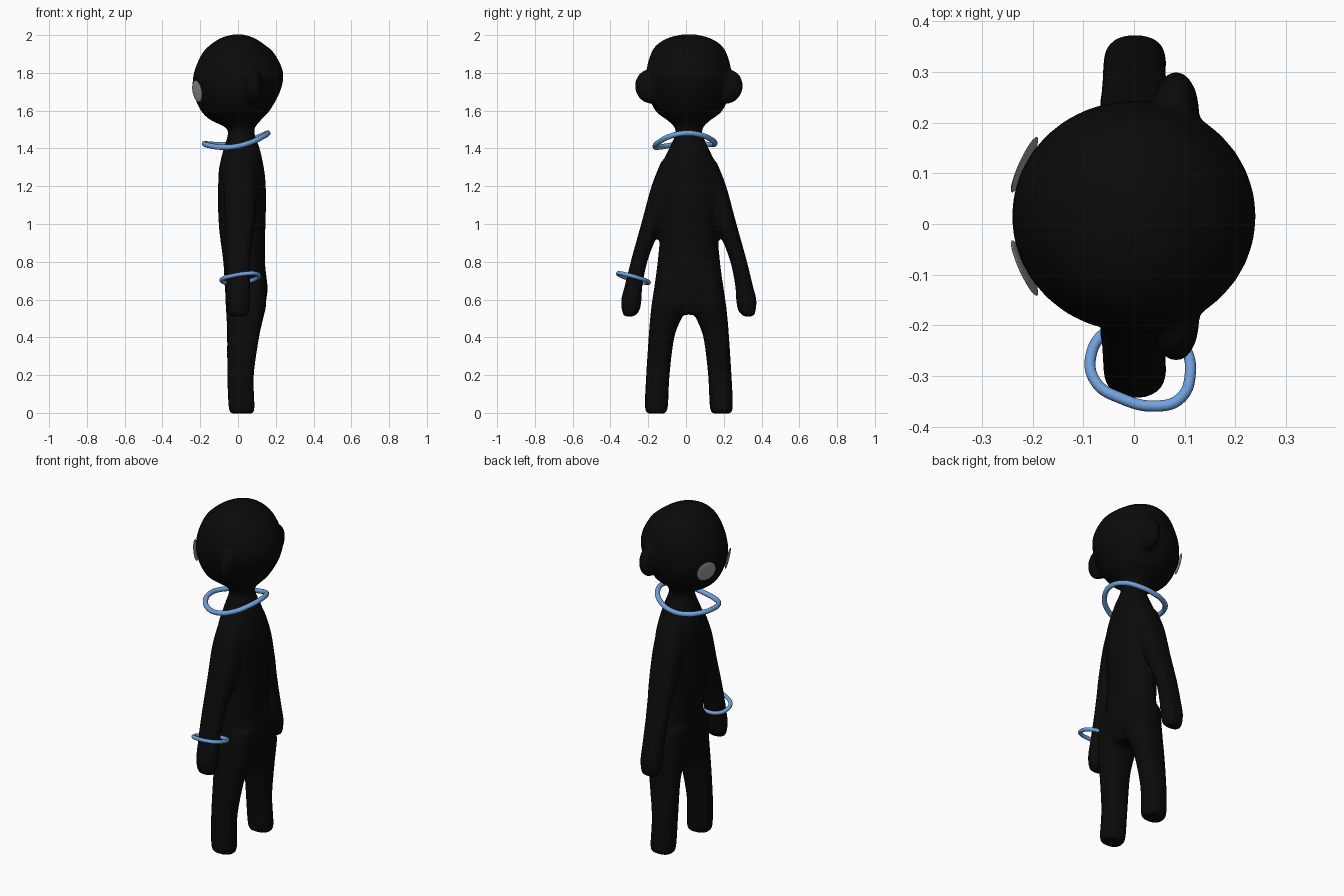
import bpy, bmesh, math
from mathutils import Vector, Matrix

if "Cube" in bpy.data.objects:
    bpy.data.objects.remove(bpy.data.objects["Cube"])

CY = 0.015  # the figure's own mirror plane


def material(name, rgb):
    m = bpy.data.materials.new(name)
    m.diffuse_color = (*rgb, 1)
    m.use_nodes = True
    m.node_tree.nodes["Principled BSDF"].inputs["Base Color"].default_value = m.diffuse_color
    return m


def add_object(name, data, mat):
    ob = bpy.data.objects.new(name, data)
    bpy.context.collection.objects.link(ob)
    data.materials.append(mat)
    return ob


def catmull(p, t):
    a, b, c, d = p
    return 0.5 * (2*b + (c - a)*t + (2*a - 5*b + 4*c - d)*t*t + (3*b - a - 3*c + d)*t**3)


def loft(bm, secs, side=1, power=1.0, n=32, steps=5):
    """Skin sections (z, x_min, x_max, y_centre, y_radius) with smooth interpolation."""
    vs = [Vector(s) for s in secs]
    fine = []
    for i in range(len(vs) - 1):
        p = [vs[max(i-1, 0)], vs[i], vs[i+1], vs[min(i+2, len(vs)-1)]]
        fine += [catmull(p, k/steps) for k in range(steps)]
    fine.append(vs[-1])
    rings = []
    for z, x0, x1, yc, ry in fine:
        ring = []
        for k in range(n):
            a = 2*math.pi*k/n
            c, s = math.cos(a), math.sin(a)
            c = math.copysign(abs(c)**power, c)
            s = math.copysign(abs(s)**power, s)
            ring.append(bm.verts.new(((x0+x1)/2 + (x1-x0)/2*c, CY + side*yc + ry*s, z)))
        rings.append(ring)
    for r, q in zip(rings, rings[1:]):
        for k in range(n):
            bm.faces.new((r[k], r[(k+1) % n], q[(k+1) % n], q[k]))
    bm.faces.new(rings[0][::-1])
    bm.faces.new(rings[-1])


black = material("black", (0.003, 0.003, 0.003))
blue = material("blue", (0.16, 0.36, 0.72))
grey = material("grey", (0.33, 0.33, 0.33))

# torso, neck and head
bm = bmesh.new()
loft(bm, [(0.52, -0.05, 0.13, 0, 0.06), (0.58, -0.062, 0.145, 0, 0.17), (0.66, -0.07, 0.157, 0, 0.182),
          (0.8, -0.078, 0.143, 0, 0.166), (0.97, -0.1, 0.145, 0, 0.152), (1.12, -0.107, 0.149, 0, 0.165),
          (1.22, -0.105, 0.146, 0, 0.172), (1.3, -0.1, 0.137, 0, 0.152), (1.4, -0.076, 0.115, 0, 0.105),
          (1.47, -0.055, 0.09, 0, 0.074), (1.51, -0.065, 0.09, 0, 0.075), (1.55, -0.145, 0.122, 0, 0.115),
          (1.6, -0.197, 0.168, 0, 0.178), (1.7, -0.238, 0.223, 0, 0.221), (1.8, -0.234, 0.24, 0, 0.227),
          (1.9, -0.192, 0.195, 0, 0.202), (1.95, -0.145, 0.14, 0, 0.168), (1.985, -0.09, 0.085, 0, 0.11),
          (2.003, -0.03, 0.03, 0, 0.04)])
for side in (1, -1):
    # arms with mitten hands
    loft(bm, [(0.51, -0.04, 0.05, 0.317, 0.026), (0.54, -0.055, 0.06, 0.308, 0.046),
              (0.6, -0.06, 0.064, 0.304, 0.054), (0.67, -0.062, 0.064, 0.293, 0.047),
              (0.8, -0.064, 0.066, 0.264, 0.044), (0.92, -0.067, 0.076, 0.225, 0.05),
              (1.02, -0.07, 0.09, 0.187, 0.06), (1.2, -0.075, 0.1, 0.125, 0.073),
              (1.33, -0.06, 0.09, 0.085, 0.062)], side, 0.85)
    # legs
    loft(bm, [(-0.004, -0.037, 0.08, 0.172, 0.045), (0.03, -0.05, 0.088, 0.172, 0.061),
              (0.2, -0.057, 0.084, 0.164, 0.062), (0.4, -0.058, 0.112, 0.145, 0.068),
              (0.5, -0.061, 0.134, 0.122, 0.083), (0.58, -0.066, 0.15, 0.102, 0.094),
              (0.72, -0.07, 0.148, 0.09, 0.085)], side, 0.82)
    # ears
    bmesh.ops.create_uvsphere(bm, u_segments=24, v_segments=16, radius=1,
                              matrix=Matrix.Translation((0.083, CY + side*0.205, 1.728))
                              @ Matrix.Rotation(-side*0.15, 4, 'X')
                              @ Matrix.Diagonal((0.046, 0.082, 0.092, 1)))
me = bpy.data.meshes.new("body")
bm.to_mesh(me)
bm.free()
body = add_object("body", me, black)
rm = body.modifiers.new("fuse", 'REMESH')
rm.mode = 'VOXEL'
rm.voxel_size = 0.011
rm.use_smooth_shade = True
sm = body.modifiers.new("soften", 'SMOOTH')
sm.factor = 0.5
sm.iterations = 8

# flat oval eyes
for side, label in ((1, "left"), (-1, "right")):
    bm = bmesh.new()
    turn = Vector((-0.9, side*0.41, -0.17)).to_track_quat('Z', 'Y').to_matrix().to_4x4()
    bmesh.ops.create_uvsphere(bm, u_segments=32, v_segments=12, radius=1,
                              matrix=Matrix.Translation((-0.216, CY + side*0.102, 1.703)) @ turn
                              @ Matrix.Diagonal((0.06, 0.059, 0.005, 1)))
    for f in bm.faces:
        f.smooth = True
    me = bpy.data.meshes.new(label + "_eye")
    bm.to_mesh(me)
    bm.free()
    add_object(label + "_eye", me, grey)


def tube_ring(name, pts, radius):
    cu = bpy.data.curves.new(name, 'CURVE')
    cu.dimensions = '3D'
    cu.bevel_depth = radius
    cu.bevel_resolution = 4
    sp = cu.splines.new('BEZIER')
    sp.bezier_points.add(len(pts) - 1)
    for b, p in zip(sp.bezier_points, pts):
        b.co = p
        b.handle_left_type = b.handle_right_type = 'AUTO'
    sp.use_cyclic_u = True
    add_object(name, cu, blue)


# sagging neck ring, higher at the back
collar = []
for k in range(12):
    a = 2*math.pi*k/12
    x, y = -0.01 + 0.168*math.cos(a), -0.005 + 0.158*math.sin(a)
    collar.append((x, y, 1.421 + 0.19*x + 1.2*x*x + 0.05*y))
tube_ring("neck_ring", collar, 0.014)

# tilted wrist ring
wrist = [(-0.055, -0.213), (-0.085, -0.26), (-0.075, -0.312), (-0.025, -0.344), (0.04, -0.359),
         (0.09, -0.345), (0.111, -0.295), (0.098, -0.24), (0.055, -0.205), (0, -0.198)]
tube_ring("wrist_ring", [(x, y, 0.713 - 0.27*(y + 0.28) + 0.1*(x - 0.01)) for x, y in wrist], 0.011)
